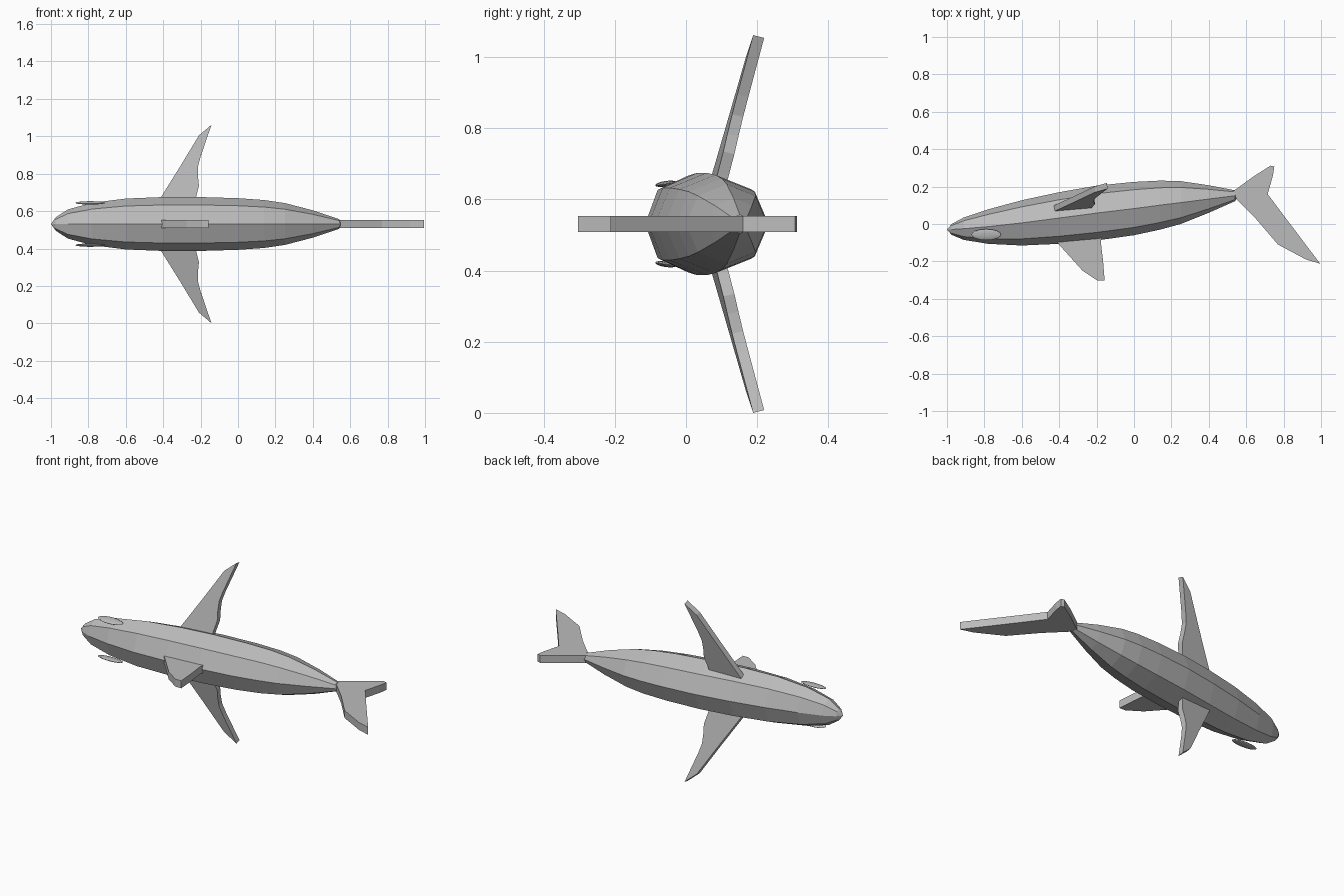
import bpy, bmesh, math
from mathutils import Vector

cube = bpy.data.objects.get("Cube")
if cube:
    bpy.data.objects.remove(cube, do_unlink=True)

MID = 0.531  # height of the body's axis

grey = bpy.data.materials.new("plain grey")
grey.use_nodes = True
grey.diffuse_color = (0.5, 0.5, 0.5, 1)
grey.node_tree.nodes["Principled BSDF"].inputs["Base Color"].default_value = (0.5, 0.5, 0.5, 1)


def finish(name, bm):
    bmesh.ops.recalc_face_normals(bm, faces=bm.faces)
    mesh = bpy.data.meshes.new(name)
    bm.to_mesh(mesh)
    bm.free()
    mesh.materials.append(grey)
    obj = bpy.data.objects.new(name, mesh)
    bpy.context.collection.objects.link(obj)
    return obj


def slab(name, outline, place, offset):
    """Extrude a flat outline evenly to both sides of its plane."""
    bm = bmesh.new()
    lower = [bm.verts.new(place(a, b) - offset) for a, b in outline]
    upper = [bm.verts.new(place(a, b) + offset) for a, b in outline]
    bm.faces.new(lower)
    bm.faces.new(upper)
    n = len(outline)
    for i in range(n):
        j = (i + 1) % n
        bm.faces.new((lower[i], lower[j], upper[j], upper[i]))
    return finish(name, bm)


# Body: eight-sided rings along x, given as (x, low y, high y, half height)
stations = [
    (-0.975, -0.058, 0.0, 0.035), (-0.91, -0.085, 0.035, 0.078),
    (-0.78, -0.106, 0.078, 0.113), (-0.6, -0.115, 0.127, 0.136),
    (-0.4, -0.106, 0.17, 0.144), (-0.2, -0.088, 0.205, 0.144),
    (0.0, -0.06, 0.225, 0.138), (0.14, -0.03, 0.232, 0.128),
    (0.25, 0.0, 0.229, 0.112), (0.4, 0.06, 0.207, 0.073),
    (0.54, 0.122, 0.18, 0.026)]
bm = bmesh.new()
rings = []
for x, low, high, half in stations:
    ring = []
    for k in range(8):
        a = math.tau * k / 8
        y = (low + high) / 2 + (high - low) / 2 * math.cos(a)
        ring.append(bm.verts.new((x, y, MID + half * math.sin(a))))
    rings.append(ring)
for r, s in zip(rings, rings[1:]):
    for k in range(8):
        bm.faces.new((r[k], r[k - 1], s[k - 1], s[k]))
for ring, tip in ((rings[0], (-1, -0.03, MID)), (rings[-1], (0.557, 0.15, MID))):
    v = bm.verts.new(tip)
    for k in range(8):
        bm.faces.new((ring[k], ring[k - 1], v))
finish("body", bm)

# Back fin and tail fin lie flat in the body's middle plane
flat = lambda x, y: Vector((x, y, MID))
half_thick = Vector((0, 0, 0.022))
slab("back_fin", [(-0.41, -0.05), (-0.41, -0.1), (-0.275, -0.25), (-0.195, -0.303),
                  (-0.157, -0.303), (-0.165, -0.2), (-0.177, -0.1), (-0.17, -0.04)],
     flat, half_thick)
slab("tail_fin", [(0.53, 0.175), (0.64, 0.255), (0.73, 0.312), (0.75, 0.307),
                  (0.743, 0.26), (0.715, 0.16), (0.82, 0.02), (0.995, -0.212),
                  (0.92, -0.19), (0.77, -0.11), (0.65, 0.03), (0.55, 0.13)],
     flat, half_thick)

# Side fins: mirrored swept slabs, (x, distance from the axis)
fin = [(-0.455, 0.07), (-0.41, 0.145), (-0.31, 0.305), (-0.21, 0.47), (-0.143, 0.527),
       (-0.2, 0.36), (-0.215, 0.305), (-0.215, 0.25), (-0.21, 0.2), (-0.225, 0.14),
       (-0.24, 0.07)]
# Eyes: thin mirrored discs beside the head
for side, label in ((1, "upper"), (-1, "lower")):
    def leaning(x, d):
        return Vector((x, 0.09 + 0.24 * (d - 0.14) + 0.08 * (x + 0.41), MID + side * d))
    normal = Vector((-0.08, 1, -0.24 * side)).normalized()
    slab(label + "_side_fin", fin, leaning, normal * 0.016)

    bpy.ops.mesh.primitive_uv_sphere_add(segments=16, ring_count=8, radius=1)
    eye = bpy.context.object
    eye.name = label + "_eye"
    eye.scale = (0.08, 0.03, 0.008)
    eye.rotation_euler = (side * 0.15, 0, 0)
    eye.location = (-0.79, -0.057, MID + side * 0.113)
    eye.data.materials.append(grey)
